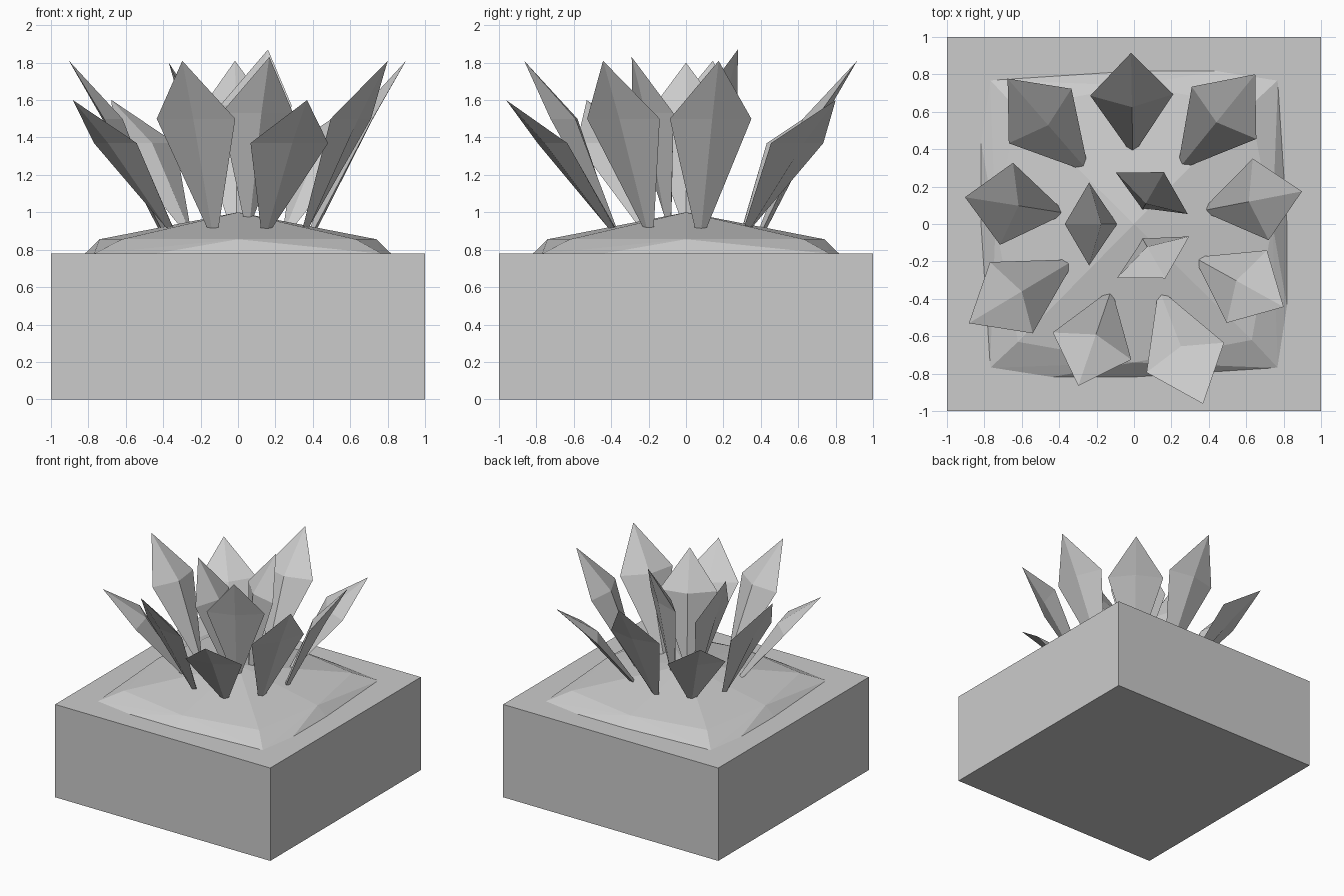
import bpy, bmesh
from math import radians
from mathutils import Matrix, Vector

if "Cube" in bpy.data.objects:
    bpy.data.objects.remove(bpy.data.objects["Cube"], do_unlink=True)

grey = bpy.data.materials.new("stone_grey")
grey.use_nodes = True
colour = (0.6, 0.6, 0.6, 1)
grey.diffuse_color = colour
grey.node_tree.nodes["Principled BSDF"].inputs["Base Color"].default_value = colour


def finish(name, bm):
    """Turn a bmesh into a flat-shaded object."""
    bmesh.ops.recalc_face_normals(bm, faces=bm.faces)
    mesh = bpy.data.meshes.new(name)
    bm.to_mesh(mesh)
    bm.free()
    mesh.materials.append(grey)
    obj = bpy.data.objects.new(name, mesh)
    bpy.context.collection.objects.link(obj)
    return obj


# Square ground block
BLOCK_TOP = 0.78
bm = bmesh.new()
bmesh.ops.create_cube(bm, size=1, matrix=Matrix.Translation((0, 0, BLOCK_TOP / 2))
                      @ Matrix.Diagonal((2, 2, BLOCK_TOP, 1)))
finish("ground_block", bm)

# Faceted mound: one side turned four times around the apex
bm = bmesh.new()
apex = bm.verts.new((0, 0, 1))
side = [(-0.62, -0.63, 0.856), (0, -0.74, 0.856),
        (-0.77, -0.77, 0.778), (-0.45, -0.82, 0.778), (0, -0.82, 0.778)]
turns = [[bm.verts.new(Matrix.Rotation(radians(90 * i), 3, 'Z') @ Vector(p)) for p in side]
         for i in range(4)]
for i in range(4):
    corner, mid, low_corner, low_a, low_b = turns[i]
    next_corner, next_low = turns[(i + 1) % 4][0], turns[(i + 1) % 4][2]
    for tri in ((apex, corner, mid), (apex, mid, next_corner),
                (corner, low_corner, mid), (low_corner, low_a, mid), (low_a, low_b, mid),
                (mid, low_b, next_low), (mid, next_low, next_corner)):
        bm.faces.new(tri)
bm.faces.new([v for t in turns for v in t[2:]])
finish("mound", bm)


def shard(name, angle, base, middle, tip):
    """Flattened four-sided crystal; base, middle and tip are (radius, height)."""
    bm = bmesh.new()

    def ring(centre, half_width, inner, outer):
        r, z = centre
        points = ((r - inner, 0), (r, half_width), (r + outer, 0), (r, -half_width))
        return [bm.verts.new((x, y, z)) for x, y in points]

    low = ring(base, 0.03, 0.02, 0.02)
    wide = ring(middle, 0.222, 0.065, 0.045)
    point = bm.verts.new((tip[0], 0, tip[1]))
    for i in range(4):
        j = (i + 1) % 4
        bm.faces.new((low[i], low[j], wide[j], wide[i]))
        bm.faces.new((wide[i], wide[j], point))
    bm.faces.new(low)
    bm.transform(Matrix.Rotation(radians(angle), 4, 'Z'))
    finish(name, bm)


# Outer crown: tall and short shards alternate
for i in range(9):
    angle = 11 + 40 * i
    if i % 2 == 0:
        shard(f"outer_tall_shard_{i}", angle, (0.41, 0.91), (0.69, 1.5), (0.915, 1.81))
    else:
        shard(f"outer_short_shard_{i}", angle, (0.42, 0.91), (0.765, 1.37), (1.03, 1.6))

# Three steep inner shards
for i, (angle, radius, top) in enumerate(((180, 0.37, 1.8), (60, 0.32, 1.87), (-60, 0.335, 1.83))):
    shard(f"inner_shard_{i}", angle, (0.11, 0.97), (radius - 0.13, top - 0.3), (radius, top))
